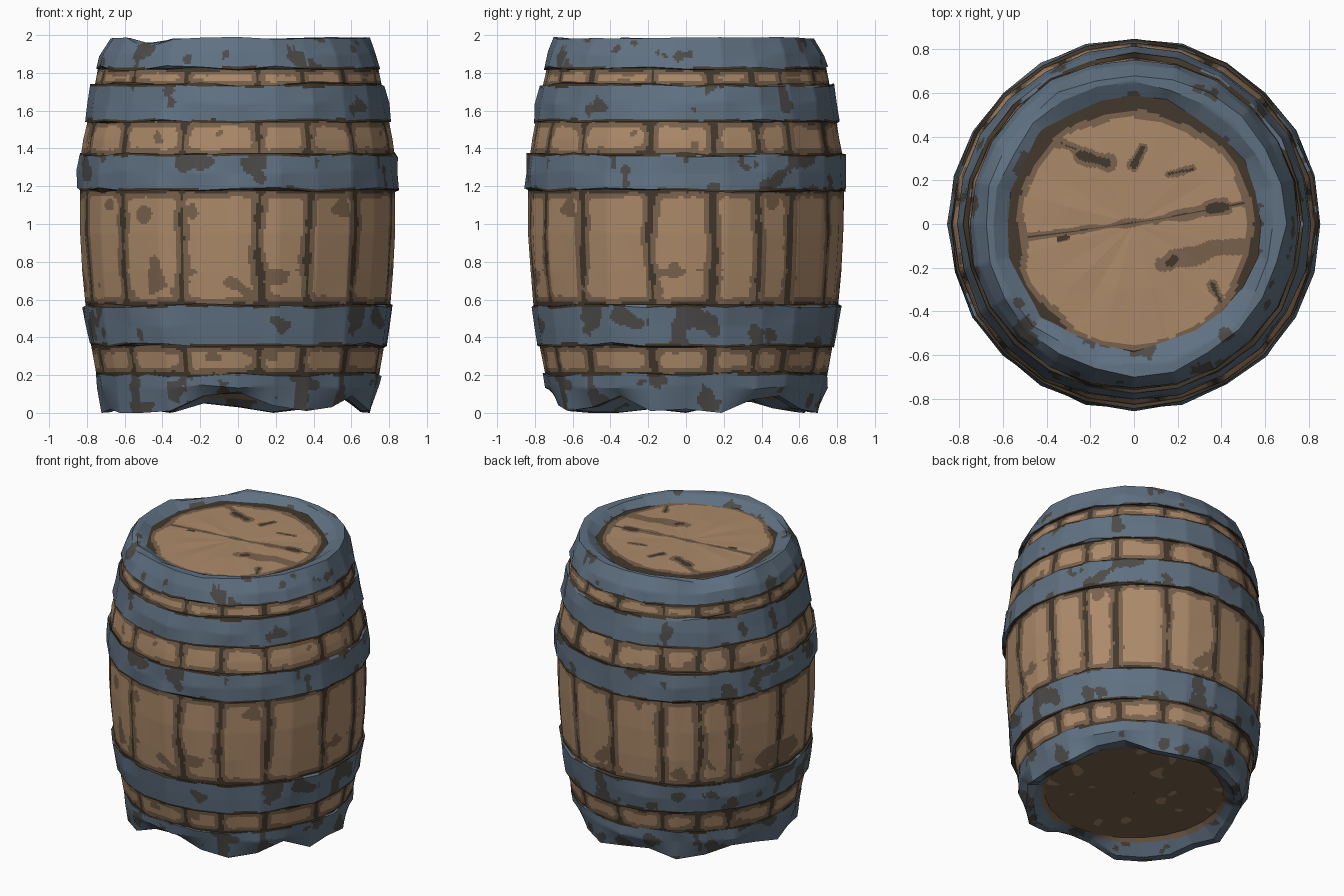
import bpy, math, random
from mathutils import Vector, noise

if "Cube" in bpy.data.objects:
    bpy.data.objects.remove(bpy.data.objects["Cube"])

random.seed(7)
SIDES, SUB, STEP = 24, 16, 0.0122
COLS = SIDES * SUB


def lin(c):
    c /= 255
    return c / 12.92 if c < 0.04045 else ((c + 0.055) / 1.055) ** 2.4


# Colours
MATS = []
for name, rgb in (("light_wood", (172, 138, 106)), ("mid_wood", (122, 98, 76)),
                  ("dark_gap", (66, 56, 44)), ("blue_iron", (96, 113, 130)),
                  ("tarnished_iron", (76, 75, 72))):
    m = bpy.data.materials.new(name)
    m.diffuse_color = (*[lin(c) for c in rgb], 1)
    m.use_nodes = True
    m.node_tree.nodes["Principled BSDF"].inputs["Base Color"].default_value = m.diffuse_color
    MATS.append(m)
LIGHT, MID, DARK, IRON, TARNISH = range(5)


def loft(name, profile, rule, jitter):
    """Spin a (z, r) profile; jitter(i, j) bends the coarse rings, rule colours the faces."""
    grid = []
    for i, (z, r) in enumerate(profile):
        ring = []
        for j in range(SIDES):
            dz, dr = jitter(i, j)
            p, r2 = math.tau * j / SIDES, (r + dr) * 1.004
            ring.append(Vector((r2 * math.sin(p), -r2 * math.cos(p), z + dz)))
        grid.append(ring)
    rings = []
    for i in range(len(profile) - 1):
        n = max(1, round(math.dist(profile[i], profile[i + 1]) / STEP))
        last = i == len(profile) - 2
        for s in range(n + (1 if last else 0)):
            rings.append([a.lerp(b, s / n) for a, b in zip(grid[i], grid[i + 1])])
    verts, faces = [], []
    for ring in rings:
        for c in range(COLS):
            j, f = divmod(c, SUB)
            verts.append(ring[j].lerp(ring[(j + 1) % SIDES], f / SUB))
    for i in range(len(rings) - 1):
        for c in range(COLS):
            a, b = i * COLS, (i + 1) * COLS
            d = (c + 1) % COLS
            faces.append((a + c, b + c, b + d, a + d))
    me = bpy.data.meshes.new(name)
    me.from_pydata(verts, [], faces)
    for m in MATS:
        me.materials.append(m)
    for p in me.polygons:
        p.material_index = rule(p.center)
    ob = bpy.data.objects.new(name, me)
    bpy.context.collection.objects.link(ob)
    bpy.ops.object.select_all(action='DESELECT')
    ob.select_set(True)
    bpy.context.view_layer.objects.active = ob
    bpy.ops.object.shade_smooth_by_angle(angle=math.radians(28))


def rough(p, scale, seed=0.0):
    return noise.noise(p * scale + Vector((seed, seed * 1.7, 3.1)))


# Wooden staves: rounded light panels with dark gaps at seams and hoop edges
SEAMS = [-47, -21, 8, 27, 48, 77, 100, 118, 132, 155, 180, 204, 221, 236, 262, 287]


def seam_distance(p):
    phi = math.degrees(math.atan2(p.x, -p.y)) + 1.3 * rough(p, 4, 5)
    return math.radians(min(abs((phi - s + 180) % 360 - 180) for s in SEAMS)) * 0.8


def stave_rule(z0, z1):
    tall = z1 - z0 > 0.1
    soft, edge = (0.014, 1.0) if tall else (0.007, 1.4)

    def rule(p):
        a = seam_distance(p)
        b = (min(p.z - z0, z1 - p.z) + 0.012 * rough(p, 5, 30)) * edge
        d = -soft * math.log(math.exp(-a / soft) + math.exp(-b / soft))
        d += 0.016 * rough(p, 8) + 0.006 * rough(p, 20)
        k = DARK if d < 0.014 else MID if d < 0.040 else LIGHT
        if k == LIGHT and rough(p, 8, 11) > (0.3 if z0 > 0.5 and p.z < 0.76 else 0.52):
            k = MID
        return k
    return rule


def small(i, j):
    return 0, random.uniform(-0.004, 0.004)


for k, (z0, z1, prof) in enumerate((
        (0.20, 0.36, [(0.38, 0.778), (0.18, 0.74)]),
        (0.57, 1.18, [(1.21, 0.832), (0.95, 0.832), (0.75, 0.82), (0.54, 0.803)]),
        (1.36, 1.55, [(1.57, 0.788), (1.45, 0.812), (1.34, 0.828)]),
        (1.73, 1.82, [(1.84, 0.733), (1.71, 0.762)]))):
    loft(f"staves_{k + 1}", prof, stave_rule(z0, z1), small)


# Iron hoops with wavy edges, tarnish patches and rust-brown borders
def iron_rule(limit, z0=-9, z1=9):
    def rule(p):
        n = rough(p, 7, 20) + 0.25 * rough(p, 17, 8)
        if seam_distance(p) < 0.035:
            n += 0.16
        if min(p.z - z0, z1 - p.z) < 0.006 + 0.014 * rough(p, 6, 40):
            return DARK
        return TARNISH if n > limit else IRON
    return rule


def hoop_jitter(i, j):
    return random.uniform(-0.014, 0.014), random.uniform(-0.007, 0.007)


for name, z0, z1, r0, r1, limit in (("lower_hoop", 0.36, 0.57, 0.787, 0.815, 0.33),
                                    ("middle_hoop", 1.18, 1.365, 0.848, 0.838, 0.42),
                                    ("upper_hoop", 1.545, 1.735, 0.806, 0.774, 0.56)):
    loft(name, [(z1 + 0.004, r1 - 0.02), (z1, r1), ((z0 + z1) / 2, (r0 + r1) / 2 + 0.004),
                (z0, r0), (z0 - 0.004, r0 - 0.02)], iron_rule(limit, z0, z1), hoop_jitter)

# Bottom hoop: torn lower edge, shallow hollow underneath
TORN = [.11, .04, .01, .03, .09, .01, .02, 0, .07, .09, .02, 0,
        .03, .05, 0, .02, .06, .04, 0, .02, 0, 0, .01, .09]


def bottom_jitter(i, j):
    if i in (3, 4):
        return TORN[j], (0.02 if TORN[j] < 0.015 else 0) - 0.06 * TORN[j]
    if i == 5:
        return 0, 0
    return hoop_jitter(i, j)


def bottom_rule(p):
    if math.hypot(p.x, p.y) < 0.60:
        return MID
    return iron_rule(0.36, -9, 0.207)(p)


loft("bottom_hoop", [(0.212, 0.722), (0.205, 0.75), (0.14, 0.742), (0.0, 0.70),
                     (0.004, 0.65), (0.10, 0.57)], bottom_rule, bottom_jitter)

# Underside board
loft("bottom_board", [(0.095, 0.58), (0.095, 0.3), (0.095, 0.003)],
     lambda p: LIGHT if rough(p, 8, 2) > 0.45 else MID, lambda i, j: (0, 0))

# Top hoop: battered rim folding inwards over the lid
DROP = [random.uniform(0, 0.012) for _ in range(SIDES)]
DROP[15], DROP[16], DROP[21] = 0.05, 0.04, 0.06


def rim_jitter(i, j):
    if i in (1, 2):
        return -DROP[j] * (1 if i == 2 else 0.5), random.uniform(-0.02, 0.008)
    if i == 0:
        return 0, random.uniform(-0.02, 0.02)
    return hoop_jitter(i, j)


loft("top_rim", [(1.935, 0.56), (1.985, 0.65), (1.99, 0.692), (1.90, 0.728),
                 (1.825, 0.752), (1.82, 0.725)], iron_rule(0.42, 1.823), rim_jitter)

# Lid: cracks and stains as (x0, y0, x1, y1, dark width, mid width)
CRACKS = [(-.54, -.07, .1, .02, .002, .016), (.1, .02, .52, .1, .002, .022),
          (.35, .07, .42, .08, .02, .042), (-.36, .38, -.26, .34, .004, .03),
          (-.25, .32, -.13, .28, .016, .035), (0, .27, .04, .35, .012, .025),
          (.16, .23, .27, .25, .006, .02), (.12, -.18, .32, -.13, .0, .035),
          (.32, -.13, .58, -.08, .0, .035), (.16, -.18, .18, -.16, .018, .045),
          (-.34, -.07, -.31, -.06, .012, .02), (.36, -.28, .42, -.4, .008, .022)]


def lid_rule(p):
    q = Vector((p.x, p.y))
    rim = 0.562 - (q - Vector((0.0, -0.025))).length + 0.03 * rough(p, 7, 4)
    k = DARK if rim < 0.016 else MID if rim < 0.046 else LIGHT
    if k == LIGHT:
        n = rough(p, 11, 14)
        for x0, y0, x1, y1, dark, mid in CRACKS:
            a, b = Vector((x0, y0)), Vector((x1, y1)) - Vector((x0, y0))
            t = min(1, max(0, (q - a).dot(b) / b.length_squared))
            d = (q - a - b * t).length
            if d < dark * (1 + n):
                return DARK
            if d < mid * (1 + 0.9 * n):
                k = MID
    return k


loft("lid", [(1.945, 0.003), (1.947, 0.3), (1.942, 0.60)], lid_rule,
     lambda i, j: (random.uniform(-0.004, 0.004) if i else 0, 0))
